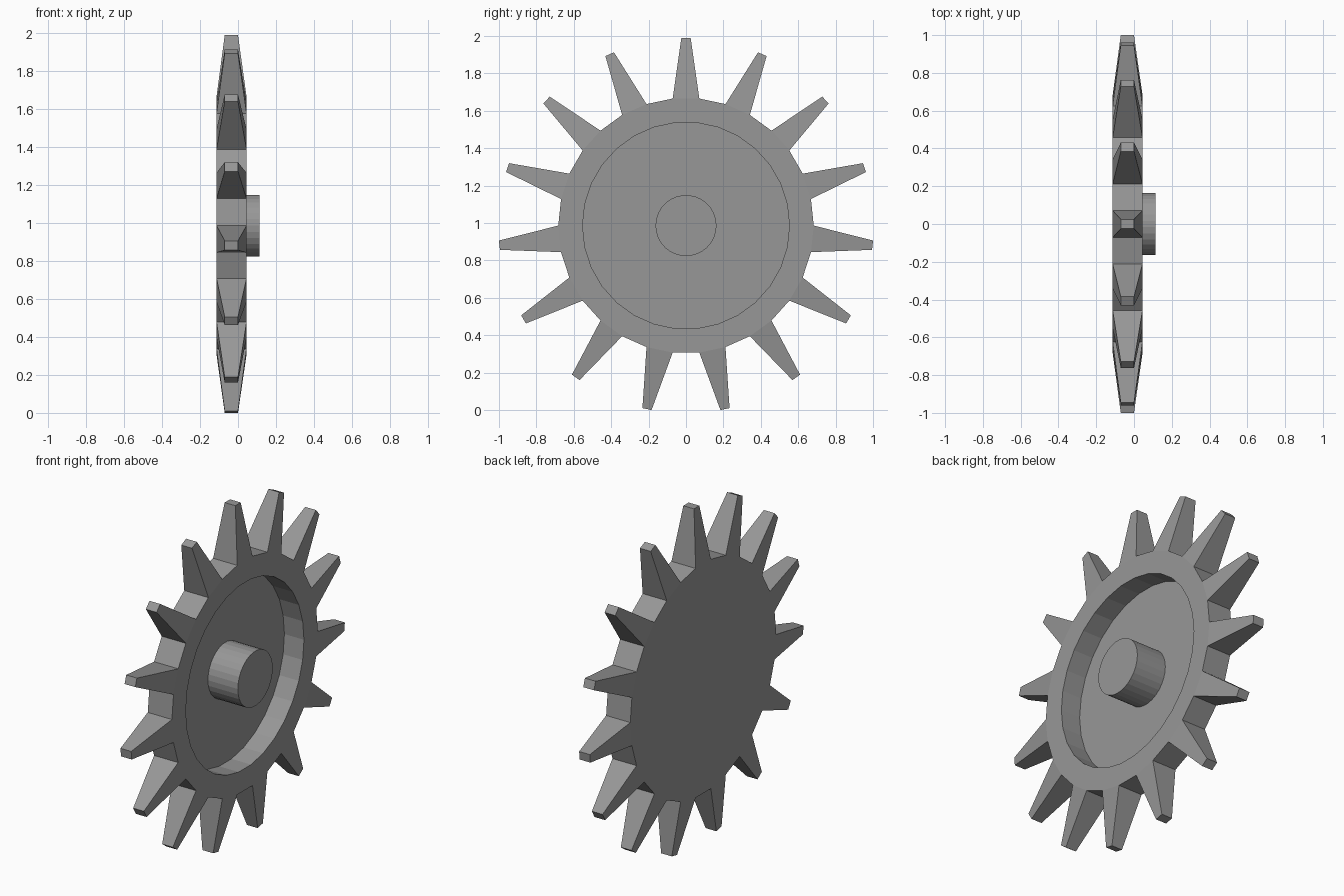
import bpy, bmesh, math
from mathutils import Vector

if "Cube" in bpy.data.objects:
    bpy.data.objects.remove(bpy.data.objects["Cube"])

TEETH = 15
SIDES = TEETH * 2
CENTRE_Z = 0.986
BACK, FRONT, FLOOR, HUB_END = -0.113, 0.045, -0.083, 0.113
RIM_R, RECESS_R, HUB_R = 0.683, 0.553, 0.163
TIP_R, TIP_HALF = 1.003, 0.025
TIP_BACK, TIP_FRONT = -0.07, 0.0

# Dark grey metal
metal = bpy.data.materials.new("dark_grey")
metal.diffuse_color = (0.31, 0.31, 0.31, 1)
metal.use_nodes = True
metal.node_tree.nodes["Principled BSDF"].inputs["Base Color"].default_value = metal.diffuse_color


def make_ring(bm, x, r):
    # First two points straddle straight up, so face 0 carries the top tooth
    angles = [math.radians(84 + 360 / SIDES * i) for i in range(SIDES)]
    return [bm.verts.new((x, r * math.cos(a), r * math.sin(a))) for a in angles]


def bridge(bm, a, b, skip_even=False):
    for i in range(SIDES):
        if not (skip_even and i % 2 == 0):
            j = (i + 1) % SIDES
            bm.faces.new((a[i], a[j], b[j], b[i]))


def finish(bm, name):
    bmesh.ops.recalc_face_normals(bm, faces=bm.faces)
    mesh = bpy.data.meshes.new(name)
    bm.to_mesh(mesh)
    bm.free()
    mesh.materials.append(metal)
    obj = bpy.data.objects.new(name, mesh)
    obj.location.z = CENTRE_Z
    bpy.context.collection.objects.link(obj)


# Toothed wheel: flat back, rim, and recessed front
bm = bmesh.new()
back = make_ring(bm, BACK, RIM_R)
front = make_ring(bm, FRONT, RIM_R)
lip = make_ring(bm, FRONT, RECESS_R)
floor = make_ring(bm, FLOOR, RECESS_R)
bm.faces.new(back)
bm.faces.new(floor)
bridge(bm, back, front, skip_even=True)
bridge(bm, front, lip)
bridge(bm, lip, floor)

# Tapered teeth growing from every second rim face
for i in range(0, SIDES, 2):
    base = (back[i], back[i + 1], front[i + 1], front[i])
    a = math.radians(90 + 360 / SIDES * i)
    out = Vector((0, math.cos(a), math.sin(a)))
    side = Vector((0, -math.sin(a), math.cos(a)))
    tip = []
    for x, s in ((TIP_BACK, -1), (TIP_BACK, 1), (TIP_FRONT, 1), (TIP_FRONT, -1)):
        tip.append(bm.verts.new(out * TIP_R + side * s * TIP_HALF + Vector((x, 0, 0))))
    bm.faces.new(tip)
    for k in range(4):
        n = (k + 1) % 4
        bm.faces.new((base[k], base[n], tip[n], tip[k]))
finish(bm, "toothed_wheel")

# Hub stub standing on the recess floor
bm = bmesh.new()
inner = make_ring(bm, FLOOR, HUB_R)
outer = make_ring(bm, HUB_END, HUB_R)
bridge(bm, inner, outer)
bm.faces.new(inner)
bm.faces.new(outer)
finish(bm, "hub")
